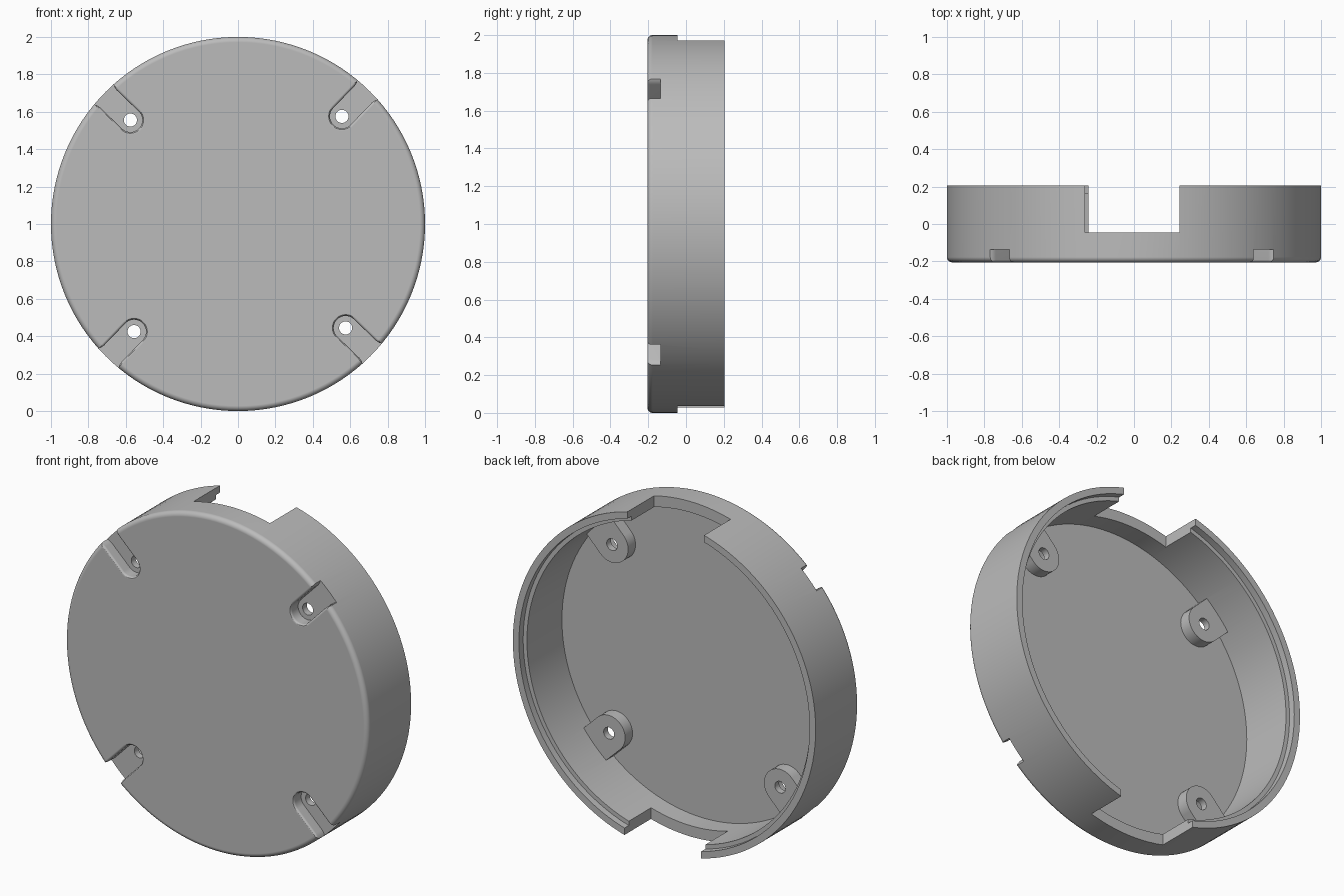
import bpy, bmesh
from math import sin, cos, pi, radians

if "Cube" in bpy.data.objects:
    bpy.data.objects.remove(bpy.data.objects["Cube"], do_unlink=True)

FRONT, BACK = -0.205, 0.205
FLOOR, BOSS_TOP, SLOT_FLOOR = -0.165, -0.095, -0.135
INNER, LIP = 0.935, 0.96
SCREW_R = 0.8

grey = bpy.data.materials.new("light_grey_plastic")
grey.use_nodes = True
grey.diffuse_color = (0.5, 0.5, 0.5, 1)
grey.node_tree.nodes["Principled BSDF"].inputs["Base Color"].default_value = (0.5, 0.5, 0.5, 1)


def loft(name, rings):
    """Closed solid through equal-length rings of points, capped at both ends."""
    bm = bmesh.new()
    loops = [[bm.verts.new(p) for p in ring] for ring in rings]
    n = len(loops[0])
    for a, b in zip(loops, loops[1:]):
        for i in range(n):
            j = (i + 1) % n
            bm.faces.new((a[i], a[j], b[j], b[i]))
    bm.faces.new(loops[0][::-1])
    bm.faces.new(loops[-1])
    bmesh.ops.recalc_face_normals(bm, faces=bm.faces)
    mesh = bpy.data.meshes.new(name)
    bm.to_mesh(mesh)
    bm.free()
    mesh.materials.append(grey)
    obj = bpy.data.objects.new(name, mesh)
    bpy.context.collection.objects.link(obj)
    return obj


def circle(r, y, n=128, x=0, z=1):
    return [(x + r * cos(2 * pi * i / n), y, z + r * sin(2 * pi * i / n)) for i in range(n)]


def tongue(angle, y, w, end, flare=()):
    """Outline with a round inner end at the screw, running outward along a radius."""
    side = [(SCREW_R - w * cos(t), w * sin(t)) for t in (pi / 2 * i / 10 for i in range(11))]
    side += [(u, w + extra) for u, extra in flare] + [(end, w + (flare[-1][1] if flare else 0))]
    pts = side + [(u, -t) for u, t in side[:0:-1]]
    return [(u * cos(angle) - t * sin(angle), y, 1 + u * sin(angle) + t * cos(angle)) for u, t in pts]


def combine(target, tool, operation):
    mod = target.modifiers.new(operation, "BOOLEAN")
    mod.operation, mod.object, mod.solver = operation, tool, "EXACT"
    bpy.context.view_layer.objects.active = target
    bpy.ops.object.modifier_apply(modifier=mod.name)
    bpy.data.objects.remove(tool, do_unlink=True)


# Round shell: filleted front edge, outer wall, stepped lip, inner floor
fillet = 0.028
profile = [(1 - fillet + fillet * sin(t), FRONT + fillet - fillet * cos(t))
           for t in (pi / 2 * i / 6 for i in range(7))]
profile += [(1, BACK), (LIP, BACK), (LIP, BACK - 0.04), (INNER, BACK - 0.04), (INNER, FLOOR)]
shell = loft("round_cover", [circle(r, y) for r, y in profile])

# Screw bosses, open slots on the front, and through holes
angles = [radians(46 + 90 * i) for i in range(4)]
for a in angles:
    combine(shell, loft("boss", [tongue(a, y, 0.107, 0.965) for y in (FLOOR - 0.015, BOSS_TOP)]), "UNION")

edge = 0.014
slot_layers = [(SLOT_FLOOR, 0.064), (FRONT + edge, 0.064)]
slot_layers += [(FRONT + edge - edge * sin(t), 0.064 + edge * (1 - cos(t))) for t in (pi / 6, pi / 3, pi / 2)]
slot_layers.append((FRONT - 0.05, 0.064 + edge))
corner = ((0.965, 0), (0.985, 0.004), (1.0, 0.012))
for a in angles:
    combine(shell, loft("slot", [tongue(a, y, w, 1.1, corner) for y, w in slot_layers]), "DIFFERENCE")
    x, z = SCREW_R * cos(a), 1 + SCREW_R * sin(a)
    combine(shell, loft("hole", [circle(0.035, y, 32, x, z) for y in (-0.3, 0)]), "DIFFERENCE")

# Notches through the top and bottom of the wall
tilt, half = radians(0.6), 0.2525
corners = [(-half, -1.2), (half, -1.2), (half, 1.2), (-half, 1.2)]
combine(shell, loft("notch", [[(u * cos(tilt) - v * sin(tilt), y, 1 + u * sin(tilt) + v * cos(tilt))
                               for u, v in corners] for y in (-0.045, 0.3)]), "DIFFERENCE")

# Smooth curved faces, keep machined edges crisp
bpy.ops.object.select_all(action="DESELECT")
shell.select_set(True)
bpy.context.view_layer.objects.active = shell
bpy.ops.object.shade_smooth_by_angle(angle=radians(30))
shell.modifiers.new("even_shading", "WEIGHTED_NORMAL").keep_sharp = True
